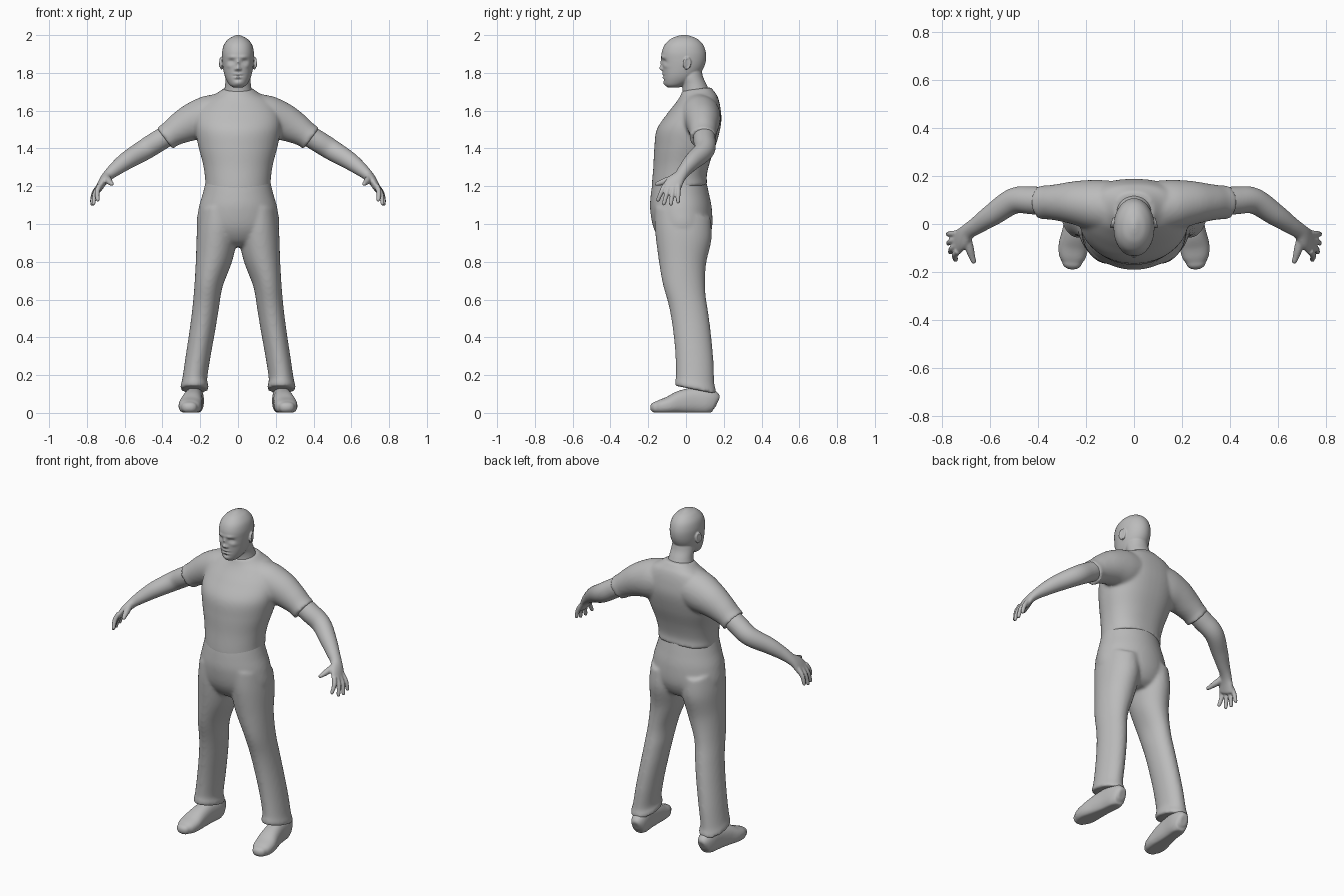
import bpy, bmesh, math
from mathutils import Vector, Matrix

if "Cube" in bpy.data.objects:
    bpy.data.objects.remove(bpy.data.objects["Cube"])

grey = bpy.data.materials.new("plain grey")
grey.use_nodes = True
grey.diffuse_color = (0.5, 0.5, 0.5, 1)
grey.node_tree.nodes["Principled BSDF"].inputs["Base Color"].default_value = (0.5, 0.5, 0.5, 1)


def spline(rows, steps=8):
    """Smoothly interpolate rows of section values."""
    p = [Vector(r) for r in rows]
    out = []
    for i in range(len(p) - 1):
        a, b, c, d = p[max(i - 1, 0)], p[i], p[i + 1], p[min(i + 2, len(p) - 1)]
        for s in range(steps):
            t = s / steps
            out.append(b + (c - a) * (t / 2) + (a * 2 - b * 5 + c * 4 - d) * (t * t / 2)
                       + ((b - c) * 3 + d - a) * (t ** 3 / 2))
    return out + [p[-1]]


def power(v, n):
    return math.copysign(abs(v) ** (2 / n), v)


def skin(bm, rings):
    """Join rings of points into a closed tube."""
    loops = [[bm.verts.new(p) for p in ring] for ring in rings]
    n = len(loops[0])
    for lo, hi in zip(loops, loops[1:]):
        for i in range(n):
            bm.faces.new((lo[i], lo[(i + 1) % n], hi[(i + 1) % n], hi[i]))
    bm.faces.new(loops[0][::-1])
    bm.faces.new(loops[-1])
    return [v for ring in loops for v in ring]


def stack(bm, rows, cx=False, tilt=0.0, front=2.0, back=2.0, seg=48):
    """Upright loft; rows are height, half width, front y, back y and centre x."""
    rings = []
    for r in spline([tuple(row) + (() if cx else (0,)) for row in rows]):
        z, hw, yf, yb, x = r
        mid, hy, ring = (yf + yb) / 2, (yb - yf) / 2, []
        for k in range(seg):
            a = math.tau * k / seg
            n = back if math.sin(a) > 0 else front
            dy = hy * power(math.sin(a), n)
            ring.append(Vector((x + hw * power(math.cos(a), n), mid + dy, z + tilt * dy)))
        rings.append(ring)
    return skin(bm, rings)


def sweep(bm, rows, ref=(0, 1, 0), n=2.0, seg=32, rounded=True):
    """Loft along a path; rows are x, y, z and the two radii (b lies along ref)."""
    pts = spline(rows)
    secs = []
    for i, p in enumerate(pts):
        t = (pts[min(i + 1, len(pts) - 1)] - pts[max(i - 1, 0)])[:3]
        secs.append((Vector(p[:3]), Vector(t).normalized(), p[3], p[4]))
    if rounded:
        c, t, a, b = secs[-1]
        for k in (0.3, 0.6, 0.9, 1.2, 1.45):
            secs.append((c + t * min(a, b) * math.sin(k), t, a * math.cos(k), b * math.cos(k)))
    rings = []
    for c, t, a, b in secs:
        u = Vector(ref).cross(t).normalized()
        v = t.cross(u)
        rings.append([c + u * a * power(math.cos(w), n) + v * b * power(math.sin(w), n)
                      for w in (math.tau * k / seg for k in range(seg))])
    return skin(bm, rings)


def finish(name, bm, voxel, smooth, mirror=False):
    """Fuse the pieces of a part into one smooth surface."""
    bmesh.ops.recalc_face_normals(bm, faces=bm.faces)
    me = bpy.data.meshes.new(name)
    bm.to_mesh(me)
    bm.free()
    me.materials.append(grey)
    ob = bpy.data.objects.new(name, me)
    bpy.context.collection.objects.link(ob)
    if mirror:
        m = ob.modifiers.new("both sides", "MIRROR")
        m.use_clip = m.use_mirror_merge = False
    r = ob.modifiers.new("fuse", "REMESH")
    r.mode, r.voxel_size, r.use_smooth_shade = "VOXEL", voxel, True
    s = ob.modifiers.new("soften", "SMOOTH")
    s.factor, s.iterations = 0.5, smooth
    return ob


# Shirt: torso with two short sleeves
bm = bmesh.new()
stack(bm, [(1.19, .174, -.183, .114), (1.24, .174, -.18, .11), (1.32, .186, -.173, .13),
           (1.42, .212, -.168, .165), (1.52, .228, -.155, .187), (1.6, .215, -.1, .182),
           (1.66, .17, -.05, .168), (1.69, .115, -.03, .15), (1.715, .08, -.02, .132)],
      tilt=.12, back=2.4)
sweep(bm, [(.1, .07, 1.575, .115, .11), (.17, .08, 1.56, .115, .105), (.24, .088, 1.54, .1, .092),
           (.31, .09, 1.505, .083, .078), (.36, .09, 1.473, .07, .071), (.388, .09, 1.452, .071, .073)],
      rounded=False)
sleeve = bm.verts[:]
finish("shirt", bm, .009, 8, mirror=True)

# Trousers: hips with two flared legs
bm = bmesh.new()
stack(bm, [(1.24, .168, -.174, .104), (1.16, .187, -.186, .122), (1.08, .209, -.19, .137),
           (.98, .217, -.172, .138), (.91, .17, -.13, .11), (.88, .1, -.08, .07)])
stack(bm, [(1.06, .1, -.165, .13, .105), (.95, .108, -.165, .135, .11), (.81, .097, -.148, .106, .126),
           (.67, .075, -.125, .102, .156), (.55, .07, -.092, .118, .172), (.44, .068, -.072, .132, .188),
           (.3, .066, -.057, .145, .211), (.18, .066, -.053, .15, .229), (.145, .074, -.058, .158, .23),
           (.122, .075, -.058, .162, .231)], cx=True, tilt=-.2)
finish("trousers", bm, .009, 8, mirror=True)

# Shoes with flat soles
bm = bmesh.new()
for v in sweep(bm, [(.224, .165, .052, .03, .022), (.225, .15, .058, .055, .038), (.228, .11, .064, .07, .048),
                    (.235, .04, .064, .07, .05), (.243, -.03, .055, .062, .056), (.252, -.09, .04, .047, .062),
                    (.256, -.135, .032, .038, .056), (.258, -.16, .029, .03, .042)],
               ref=(1, 0, 0), n=2.4):
    v.co.z = max(v.co.z, 0.002)
finish("shoes", bm, .006, 4, mirror=True)

# Arms with palms, fingers and thumbs
bm = bmesh.new()
sweep(bm, [(.32, .09, 1.5, .055, .058), (.42, .098, 1.44, .057, .058), (.5, .096, 1.39, .055, .054),
           (.59, .038, 1.335, .047, .046), (.65, -.003, 1.29, .037, .037), (.69, -.03, 1.255, .028, .034),
           (.715, -.058, 1.225, .023, .046), (.738, -.08, 1.185, .018, .05)])
tips = [(.743, -.148, 1.128), (.765, -.117, 1.108), (.773, -.08, 1.106), (.774, -.042, 1.118)]
for k, tip in enumerate(tips):
    end = Vector(tip)
    base = Vector((.733, -.112 + .024 * k, 1.205))
    mid = base.lerp(end, .5) + Vector((.008, 0, .003))
    sweep(bm, [(*base, .014, .014), (*mid, .0135, .0125), (*end, .0105, .0105)], seg=16)
sweep(bm, [(.698, -.055, 1.245, .02, .02), (.684, -.105, 1.228, .018, .018),
           (.675, -.135, 1.218, .014, .014), (.668, -.155, 1.212, .011, .011)], ref=(1, 0, 0), seg=16)
finish("arms", bm, .005, 4, mirror=True)

# Head
bm = bmesh.new()
skull = stack(bm, [(1.722, .022, -.095, -.04), (1.735, .043, -.11, -.005), (1.76, .06, -.118, .04),
                   (1.79, .072, -.121, .07), (1.83, .08, -.124, .095), (1.87, .084, -.128, .106),
                   (1.91, .084, -.128, .105), (1.95, .074, -.112, .09), (1.98, .05, -.08, .06),
                   (1.995, .022, -.045, .025), (2.001, .006, -.02, .003)],
              front=2.2, seg=160)
# Face relief: x, height, spread across, spread up, push forward
relief = [(.03, 1.884, .024, .008, .006), (.036, 1.86, .015, .01, -.013), (.036, 1.858, .010, .006, .006),
          (0, 1.852, .009, .02, .01), (0, 1.824, .011, .011, .019), (.013, 1.819, .006, .006, .008),
          (.012, 1.793, .014, .005, .005), (.012, 1.785, .016, .003, -.007), (.008, 1.776, .013, .005, .005),
          (0, 1.763, .018, .005, -.005), (0, 1.745, .02, .012, .006), (.05, 1.835, .014, .01, .004)]
for v in skull:
    if v.co.y < -.03:
        x, z = v.co.x, v.co.z
        for fx, fz, sx, sz, push in relief:
            for cx in {fx, -fx}:
                v.co.y -= push * math.exp(-((x - cx) / sx) ** 2 - ((z - fz) / sz) ** 2)

# Neck
stack(bm, [(1.65, .085, -.02, .14), (1.7, .074, -.018, .125), (1.74, .068, -.022, .108),
           (1.78, .066, -.035, .09), (1.83, .06, -.04, .08)])

# Ears: a rim around a thin disc
for side in (-1, 1):
    place = (Matrix.Translation((side * .087, .004, 1.85)) @ Matrix.Rotation(side * .3, 4, "Z")
             @ Matrix.Rotation(-.15, 4, "X"))
    bmesh.ops.create_uvsphere(bm, u_segments=24, v_segments=12, radius=1,
                              matrix=place @ Matrix.Diagonal((.007, .021, .034, 1)))
    rim = [[place @ Vector((.006 * math.cos(b) + side * .003,
                            (.017 + .006 * math.sin(b)) * math.cos(a),
                            (.029 + .006 * math.sin(b)) * math.sin(a)))
            for b in (math.tau * j / 10 for j in range(10))]
           for a in (.4 + math.tau * .8 * i / 24 - math.pi / 2 for i in range(25))]
    skin(bm, rim)
finish("head", bm, .004, 3)
